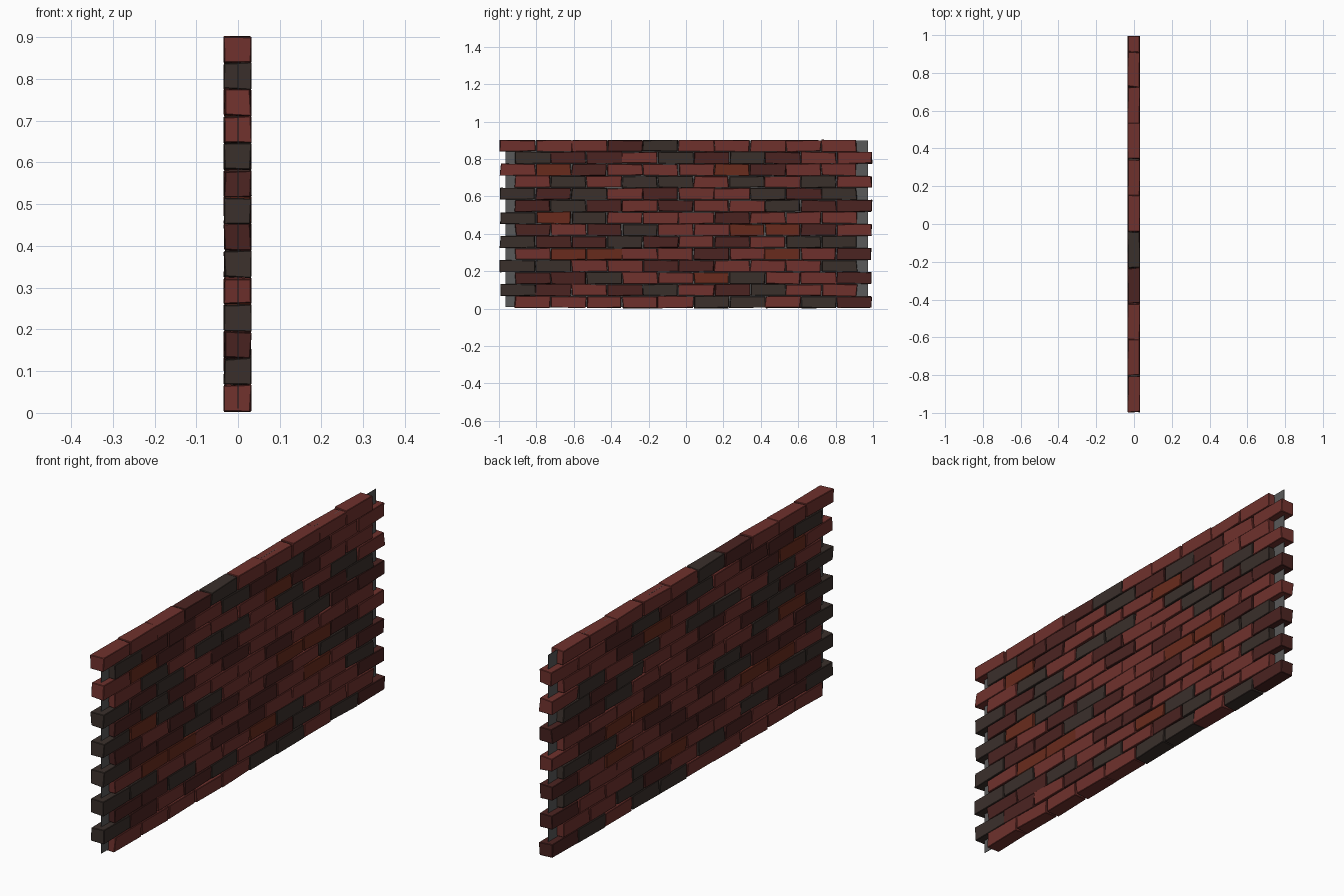
import bpy, bmesh, random
from mathutils import Vector

if "Cube" in bpy.data.objects:
    bpy.data.objects.remove(bpy.data.objects["Cube"])

random.seed(4)

# Brick tones: R red, D dark red, O rust, K charcoal
TONES = {"R": (0.16, 0.031, 0.026), "D": (0.07, 0.017, 0.015),
         "O": (0.14, 0.024, 0.012), "K": (0.042, 0.029, 0.024)}
mats = {}
for key, rgb in TONES.items():
    mats[key] = bpy.data.materials.new("brick_" + key)
    mats[key].diffuse_color = (*rgb, 1)
mortar_mat = bpy.data.materials.new("mortar")
mortar_mat.diffuse_color = (0.1, 0.1, 0.1, 1)

# Courses from the bottom up, each ten bricks along +y
COURSES = ["RRRRRKKRKD", "KDRDKRDKRR", "DDKRROKRRD", "KKRRDDRRRK",
           "ROORRDRORD", "KDDKDRDRKK", "DRDKRROODR", "KOKRRRDRRR",
           "DKDRDRRKDD", "KDKRDRRKDK", "RKRKKRKRKR", "RODRRRODRR",
           "KDDRKDKDRR", "RRRDKRRRRR"]
ROW = 0.9 / len(COURSES)
LENGTH = 0.191
TONE_ORDER = list(TONES)


def add_brick(bm, centre, size, tone):
    """Slightly crooked, chamfered brick."""
    tmp = bmesh.new()
    bmesh.ops.create_cube(tmp, size=1)
    for v in tmp.verts:
        wobble = Vector((random.uniform(-.0025, .0025),
                         random.uniform(-.005, .005),
                         random.uniform(-.003, .003)))
        v.co = Vector([c * s for c, s in zip(v.co, size)]) + wobble + centre
        v.co.z = min(max(v.co.z, 0.0), 0.903)
    bmesh.ops.bevel(tmp, geom=tmp.edges[:], offset=0.002, segments=1,
                    affect='EDGES')
    for f in tmp.faces:
        f.material_index = tone
    mesh = bpy.data.meshes.new("tmp")
    tmp.to_mesh(mesh)
    tmp.free()
    bm.from_mesh(mesh)
    bpy.data.meshes.remove(mesh)


# Brick courses in running bond, alternate rows shifted
for row, tones in enumerate(COURSES):
    bm = bmesh.new()
    start = -0.995 if row % 2 else -0.915
    for i, tone in enumerate(tones):
        centre = Vector((-0.001, start + (i + 0.5) * LENGTH,
                         0.003 + (row + 0.5) * ROW))
        add_brick(bm, centre, (0.063, LENGTH - 0.005, ROW - 0.003),
                  TONE_ORDER.index(tone))
    mesh = bpy.data.meshes.new("brick_course")
    bm.to_mesh(mesh)
    bm.free()
    for key in TONE_ORDER:
        mesh.materials.append(mats[key])
    obj = bpy.data.objects.new(f"brick_course_{row + 1}", mesh)
    bpy.context.collection.objects.link(obj)

# Thin mortar sheet through the middle of the wall
bpy.ops.mesh.primitive_cube_add(size=1, location=(0, 0.004, 0.455))
mortar = bpy.context.object
mortar.name = "mortar_sheet"
mortar.scale = (0.002, 1.94, 0.89)
mortar.data.materials.append(mortar_mat)

for m in bpy.data.materials:
    if m.users and not m.is_grease_pencil:
        m.use_nodes = True
        m.node_tree.nodes["Principled BSDF"].inputs["Base Color"].default_value = m.diffuse_color
